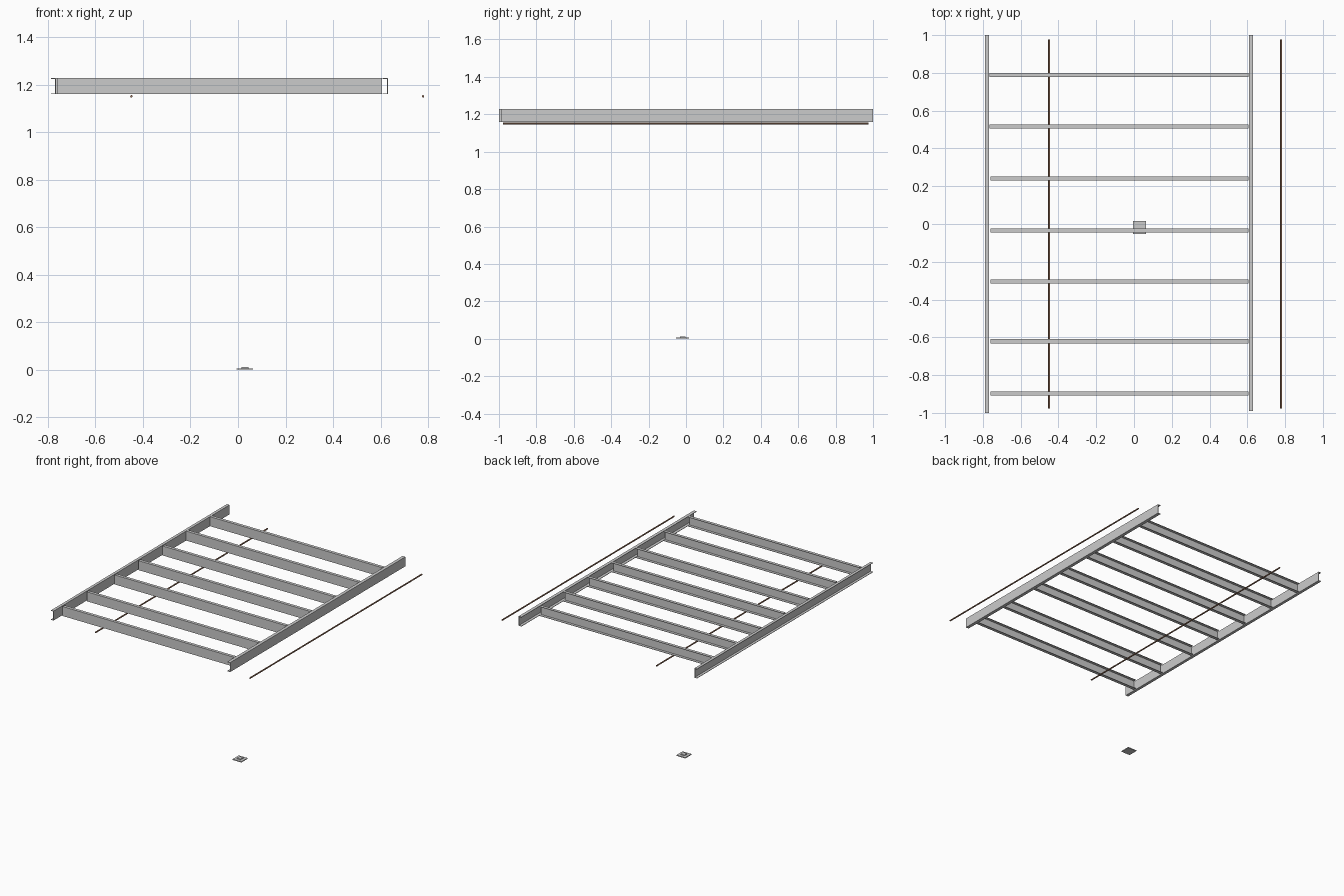
import bpy, bmesh
from mathutils import Matrix, Vector

if "Cube" in bpy.data.objects:
    bpy.data.objects.remove(bpy.data.objects["Cube"])

Z0, Z1, T = 1.16, 1.228, 0.003      # channel bottom, top, wall thickness


def extrude(name, profile, direction):
    """Make a closed prism from a 3D profile swept along a direction."""
    bm = bmesh.new()
    face = bm.faces.new([bm.verts.new(p) for p in profile])
    ret = bmesh.ops.extrude_face_region(bm, geom=[face])
    verts = [v for v in ret["geom"] if isinstance(v, bmesh.types.BMVert)]
    bmesh.ops.translate(bm, verts=verts, vec=Vector(direction))
    bmesh.ops.recalc_face_normals(bm, faces=bm.faces)
    mesh = bpy.data.meshes.new(name)
    bm.to_mesh(mesh)
    bm.free()
    ob = bpy.data.objects.new(name, mesh)
    bpy.context.collection.objects.link(ob)
    return ob


def channel(web, tip):
    """C outline: web at one side, flanges reaching to the tip."""
    inner = web + (T if tip > web else -T)
    return [(web, Z0), (tip, Z0), (tip, Z0 + T), (inner, Z0 + T),
            (inner, Z1 - T), (tip, Z1 - T), (tip, Z1), (web, Z1)]


# Long side rails, both open toward -x
for name, web, tip, y0 in (("left_rail", -0.767, -0.788, -1.0),
                           ("right_rail", 0.631, 0.608, -0.99)):
    extrude(name, [(a, y0, z) for a, z in channel(web, tip)], (0, 1.0 - y0, 0))

# Cross joists, open toward +y
for i, y in enumerate((0.788, 0.517, 0.241, -0.034, -0.304, -0.621, -0.897)):
    x0 = -0.766 if i < 2 else -0.76
    extrude(f"joist_{i + 1}",
            [(x0, a, z) for a, z in channel(y - 0.011, y + 0.011)],
            (0.606 - x0, 0, 0))

# Brown rods below the frame
brown = bpy.data.materials.new("brown")
brown.diffuse_color = (0.30, 0.16, 0.10, 1)
brown.use_nodes = True
brown.node_tree.nodes["Principled BSDF"].inputs["Base Color"].default_value = brown.diffuse_color
for name, x in (("left_rod", -0.449), ("right_rod", 0.779)):
    bpy.ops.mesh.primitive_cylinder_add(vertices=16, radius=0.005, depth=1.954,
                                        location=(x, -0.001, 1.151),
                                        rotation=(1.5707963, 0, 0))
    rod = bpy.context.object
    rod.name = name
    rod.data.materials.append(brown)
    bpy.ops.object.shade_smooth_by_angle()

# Small floor plate with a raised boss
for name, size, z0, z1 in (("floor_plate", 0.07, 0.0, 0.006),
                           ("plate_boss", 0.03, 0.006, 0.012)):
    h = size / 2
    cx, cy = 0.029, -0.018
    extrude(name, [(cx - h, cy - h, z0), (cx + h, cy - h, z0),
                   (cx + h, cy + h, z0), (cx - h, cy + h, z0)], (0, 0, z1 - z0))
